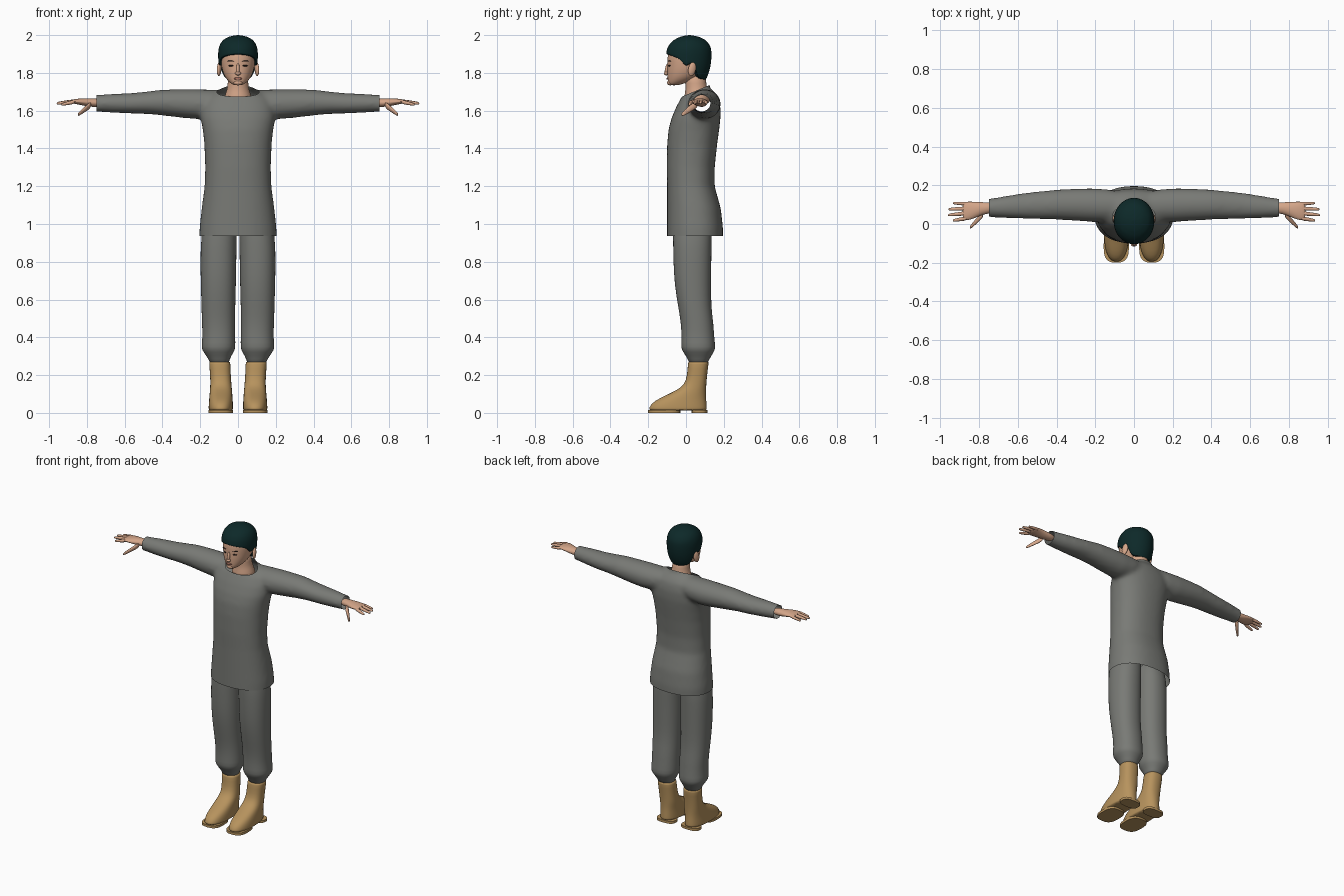
import bpy, bmesh, math
from mathutils import Vector

cube = bpy.data.objects.get("Cube")
if cube:
    bpy.data.objects.remove(cube, do_unlink=True)


def material(name, r, g, b):
    mat = bpy.data.materials.new(name)
    mat.use_nodes = True
    mat.diffuse_color = (r, g, b, 1)
    mat.node_tree.nodes["Principled BSDF"].inputs["Base Color"].default_value = (r, g, b, 1)
    return mat


GREY = material("grey cloth", .19, .195, .18)
SKIN = material("skin", .66, .38, .25)
HAIR = material("dark teal hair", .004, .022, .022)
TAN = material("tan leather", .47, .29, .11)
DARK = material("dark eye", .02, .012, .01)
LIP = material("lip", .45, .18, .13)


def activate(obj):
    bpy.ops.object.select_all(action='DESELECT')
    obj.select_set(True)
    bpy.context.view_layer.objects.active = obj


def finish(obj, mat, mirror=False, subdiv=0):
    obj.data.materials.clear()
    obj.data.materials.append(mat)
    activate(obj)
    bpy.ops.object.shade_smooth_by_angle(angle=math.radians(60))
    if mirror:
        obj.modifiers.new("mirror", 'MIRROR').use_mirror_merge = False
    if subdiv:
        mod = obj.modifiers.new("smooth", 'SUBSURF')
        mod.levels = mod.render_levels = subdiv
    return obj


def skin_rings(name, rings):
    """Join closed rings of points with quads and cap both ends."""
    bm = bmesh.new()
    loops = [[bm.verts.new(p) for p in ring] for ring in rings]
    n = len(loops[0])
    for low, high in zip(loops, loops[1:]):
        for i in range(n):
            j = (i + 1) % n
            bm.faces.new((low[i], low[j], high[j], high[i]))
    bm.faces.new(loops[0])
    bm.faces.new(loops[-1])
    bmesh.ops.remove_doubles(bm, verts=bm.verts, dist=.0002)
    bmesh.ops.recalc_face_normals(bm, faces=bm.faces)
    mesh = bpy.data.meshes.new(name)
    bm.to_mesh(mesh)
    bm.free()
    obj = bpy.data.objects.new(name, mesh)
    bpy.context.collection.objects.link(obj)
    return obj


def loft(name, sections, axis='Z', sides=20, power=1.0):
    """Each section is a position on the axis and the extents of an oval."""
    rings = []
    for t, a0, a1, b0, b1 in sections:
        ring = []
        for i in range(sides):
            ang = math.tau * i / sides
            c, s = math.cos(ang), math.sin(ang)
            u = (a0 + a1 + (a1 - a0) * math.copysign(abs(c) ** power, c)) / 2
            v = (b0 + b1 + (b1 - b0) * math.copysign(abs(s) ** power, s)) / 2
            ring.append((u, v, t) if axis == 'Z' else (t, u, v))
        rings.append(ring)
    return skin_rings(name, rings)


def lookup(table, t):
    """Linear interpolation in a table of rows (t, values...)."""
    for low, high in zip(table, table[1:]):
        if t <= high[0]:
            f = max(0, (t - low[0]) / (high[0] - low[0]))
            return [a + (b - a) * f for a, b in zip(low[1:], high[1:])]
    return list(table[-1][1:])


def blob(name, mat, place, size, turn=(0, 0, 0), mirror=False):
    bpy.ops.mesh.primitive_uv_sphere_add(segments=16, ring_count=10, location=place, rotation=turn)
    obj = bpy.context.object
    obj.name = name
    obj.scale = size
    bpy.ops.object.transform_apply(location=True, rotation=True, scale=True)
    return finish(obj, mat, mirror)


# Shirt: torso and sleeves fused into one surface, then cut open at the edges
torso_rows = [(.88, .206, -.1, .196), (.98, .204, -.1, .196), (1.08, .193, -.1, .185),
              (1.2, .177, -.1, .152), (1.3, .174, -.102, .152), (1.42, .178, -.1, .165),
              (1.5, .187, -.093, .176), (1.56, .198, -.077, .183), (1.62, .195, -.052, .183),
              (1.67, .17, -.025, .172), (1.7, .12, -.005, .15), (1.72, .08, 0, .125),
              (1.77, .07, 0, .12)]
shirt = loft("shirt", [(z, -x, x, a, b) for z, x, a, b in torso_rows], sides=32, power=.88)
sleeve_rows = [(.04, .03, .16, 1.6, 1.708), (.14, .01, .18, 1.56, 1.712), (.22, .01, .185, 1.555, 1.714),
               (.3, .016, .183, 1.562, 1.714), (.4, .022, .178, 1.574, 1.712),
               (.48, .024, .17, 1.582, 1.702), (.56, .026, .162, 1.584, 1.694),
               (.66, .03, .146, 1.588, 1.69), (.74, .034, .132, 1.594, 1.684),
               (.78, .036, .13, 1.594, 1.684)]
sleeves = [loft("sleeve", [(side * r[0], *r[1:]) for r in sleeve_rows], 'X') for side in (1, -1)]
activate(shirt)
for sleeve in sleeves:
    sleeve.select_set(True)
bpy.ops.object.join()
fuse = shirt.modifiers.new("fuse", 'REMESH')
fuse.mode = 'VOXEL'
fuse.voxel_size = .011
relax = shirt.modifiers.new("relax", 'SMOOTH')
relax.factor = .5
relax.iterations = 14
for mod in ("fuse", "relax"):
    bpy.ops.object.modifier_apply(modifier=mod)
bm = bmesh.new()
bm.from_mesh(shirt.data)
cuts = [((0, 0, .937), (0, 0, -1)), ((.748, 0, 0), (1, 0, 0)), ((-.748, 0, 0), (-1, 0, 0)),
        ((0, -.015, 1.677), (0, -.42, 1))]
for point, normal in cuts:
    bmesh.ops.bisect_plane(bm, geom=bm.verts[:] + bm.edges[:] + bm.faces[:], plane_co=point,
                           plane_no=Vector(normal).normalized(), clear_outer=True)
bm.to_mesh(shirt.data)
bm.free()
finish(shirt, GREY)

# Trousers gathered at the shin
trousers = loft("trousers", [
    (1.06, .003, .17, -.07, .135), (.94, .006, .198, -.07, .137), (.8, .008, .2, -.068, .135),
    (.68, .01, .198, -.062, .134), (.56, .014, .194, -.042, .134), (.48, .014, .192, -.028, .146),
    (.4, .014, .188, -.024, .15), (.345, .012, .196, -.028, .158), (.325, .02, .186, -.018, .15),
    (.285, .045, .155, .01, .124), (.25, .05, .145, .02, .11)], power=.9)
finish(trousers, GREY, True, 1)

# Boots with separate sole and heel
boots = loft("boots", [
    (.272, .042, .152, .012, .12), (.268, .04, .154, .01, .121), (.2, .038, .148, .006, .112),
    (.15, .034, .147, -.008, .108), (.12, .031, .149, -.05, .107), (.09, .029, .152, -.115, .107),
    (.065, .027, .154, -.165, .109), (.04, .026, .156, -.192, .111), (.018, .026, .156, -.198, .112),
    (.012, .028, .154, -.196, .11)], power=.85)
finish(boots, TAN, True, 1)
for name, front, back in (("boot_sole", -.2, -.03), ("boot_heel", .03, .114)):
    plate = loft(name, [(z, .026, .157, front, back) for z in (0, .016)], power=.7)
    finish(plate, TAN, True)

# Neck, with the upper chest showing in the neckline
neck = loft("neck", [(1.63, -.085, .085, -.02, .14), (1.68, -.07, .07, -.008, .125),
                     (1.71, -.06, .06, -.004, .115), (1.74, -.054, .054, -.004, .108),
                     (1.8, -.056, .056, -.01, .105)])
finish(neck, SKIN, subdiv=1)

# Head: rows of height, half width, front and back
head_rows = [(1.734, .02, -.085, -.045), (1.742, .036, -.094, -.015), (1.758, .054, -.097, .03),
             (1.78, .071, -.098, .07), (1.81, .083, -.1, .1), (1.84, .09, -.098, .115),
             (1.88, .094, -.1, .12), (1.92, .092, -.092, .12), (1.955, .075, -.065, .1),
             (1.975, .04, -.03, .06)]
head = loft("head", [(z, -x, x, a, b) for z, x, a, b in head_rows], sides=24, power=.95)
finish(head, SKIN, subdiv=1)


def face_point(x, z, out=0):
    half, front, back = lookup(head_rows, z)
    y = (front + back) / 2 - (back - front) / 2 * math.sqrt(1 - (x / half) ** 2)
    return (x, y - out, z)


# Hair cap whose lower edge follows a hairline around the head
hair_rows = [(1.75, .075, -.085, .1), (1.8, .097, -.095, .122), (1.85, .104, -.103, .133),
             (1.9, .106, -.106, .136), (1.93, .103, -.1, .133), (1.955, .094, -.086, .122),
             (1.975, .079, -.064, .103), (1.99, .053, -.034, .074), (1.997, .028, -.008, .046),
             (2.0, .001, .018, .02)]
hairline = [(-1, 1.76), (-.5, 1.772), (-.32, 1.83), (-.1, 1.862), (.05, 1.835), (.2, 1.835),
            (.4, 1.872), (.75, 1.888), (1, 1.898)]
rings = []
for step in range(-1, 15):
    t = math.sin(max(step, 0) / 14 * math.pi / 2)
    ring = []
    for i in range(40):
        c, s = math.cos(math.tau * i / 40), math.sin(math.tau * i / 40)
        edge = lookup(hairline, -s)[0]
        z = edge + (2 - edge) * t
        half, front, back = lookup(hair_rows, z)
        k = .84 if step < 0 else 1
        ring.append((half * c * k, (front + back) / 2 + (back - front) / 2 * s * k, z))
    rings.append(ring)
finish(skin_rings("hair", rings), HAIR, subdiv=1)

# Face details
for side in (1, -1):
    turn = (0, 0, side * .4)
    blob("eye", DARK, face_point(side * .038, 1.838), (.015, .004, .004), turn)
    blob("eyebrow", DARK, face_point(side * .04, 1.862), (.02, .003, .003), turn)
blob("nose_bridge", SKIN, face_point(0, 1.82, .002), (.009, .01, .032), (-.2, 0, 0))
blob("nose_tip", SKIN, face_point(0, 1.797, .006), (.016, .012, .01))
blob("mouth", LIP, face_point(0, 1.77), (.023, .006, .006))
blob("chin", SKIN, (0, -.084, 1.748), (.024, .016, .014))
blob("ears", SKIN, (.1, .032, 1.82), (.011, .021, .038), (-.2, 0, .3), mirror=True)

# Hands
palm = loft("palms", [(.72, .056, .112, 1.618, 1.664), (.77, .052, .112, 1.62, 1.664),
                      (.8, .04, .114, 1.622, 1.666), (.84, .022, .116, 1.632, 1.665),
                      (.87, .018, .116, 1.637, 1.66), (.885, .024, .11, 1.64, 1.656)], 'X')
finish(palm, SKIN, True, 1)


def finger(name, base, tip, thick, thin):
    base, tip = Vector(base), Vector(tip)
    rows = []
    for f, grow in ((0, 1), (.4, 1), (.8, .9), (.96, .75), (1, .4)):
        p = base.lerp(tip, f)
        r = (thick + (thin - thick) * f) * grow
        rows.append((p.x, p.y - r, p.y + r, p.z - r, p.z + r))
    finish(loft(name, rows, 'X', sides=10), SKIN, True, 1)


finger("index_fingers", (.86, .03, 1.648), (.935, .018, 1.632), .012, .009)
finger("middle_fingers", (.86, .056, 1.65), (.96, .046, 1.638), .012, .009)
finger("ring_fingers", (.86, .08, 1.65), (.958, .076, 1.64), .012, .009)
finger("little_fingers", (.855, .104, 1.648), (.935, .108, 1.638), .011, .008)
finger("thumbs", (.775, .055, 1.635), (.848, -.02, 1.578), .02, .012)
